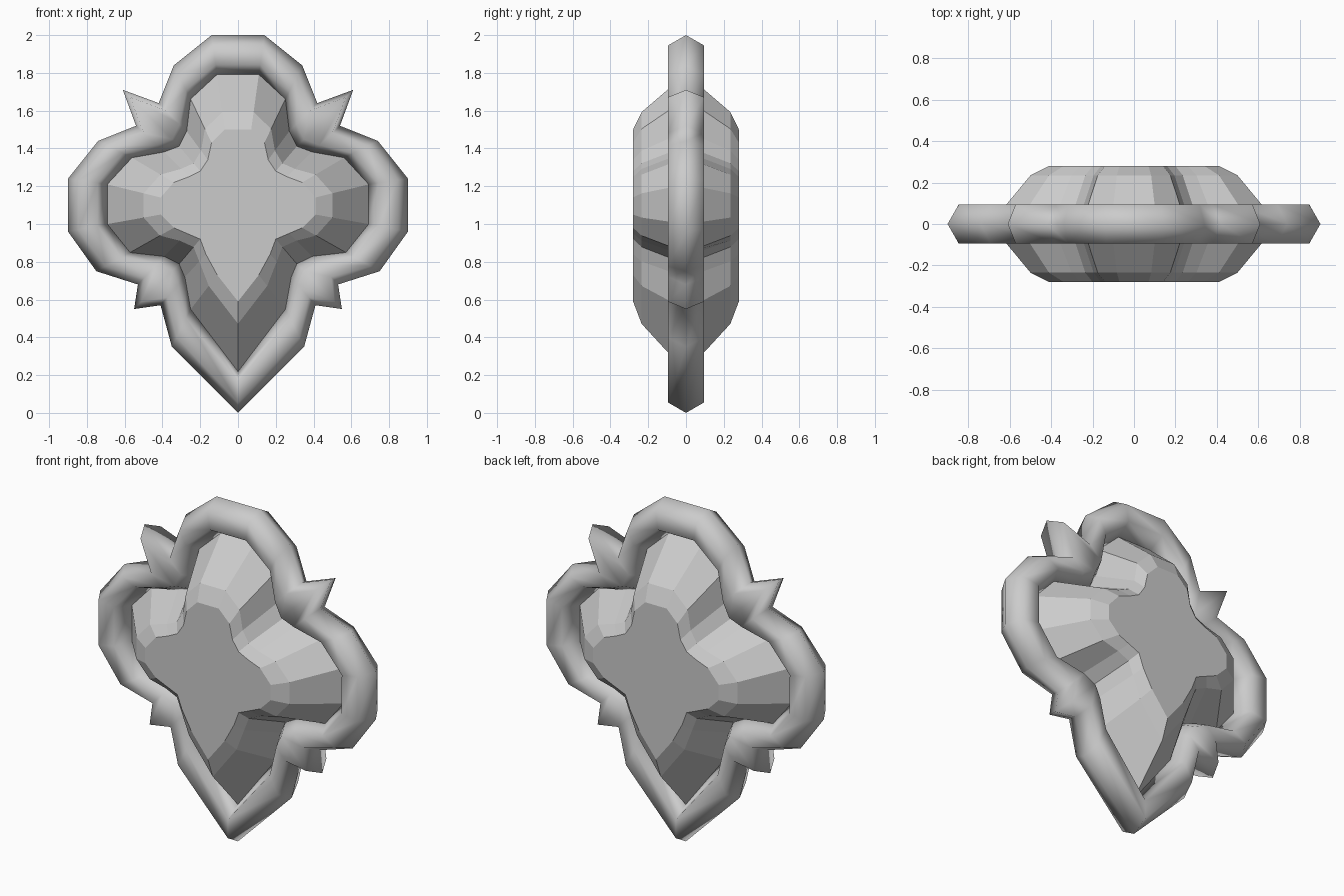
import bpy
import bmesh
from mathutils import Vector

default = bpy.data.objects.get("Cube")
if default:
    bpy.data.objects.remove(default, do_unlink=True)


def make_material(name, colour):
    material = bpy.data.materials.new(name)
    material.use_nodes = True
    material.diffuse_color = colour
    material.node_tree.nodes["Principled BSDF"].inputs["Base Color"].default_value = colour
    return material


grey = make_material("stone grey", (0.6, 0.6, 0.6, 1))

# Half outlines as (x, z), from the top lobe round to the bottom tip
FRAME_OUTER = [(.14, 2), (.34, 1.84), (.42, 1.64), (.61, 1.71), (.54, 1.52),
               (.74, 1.44), (.9, 1.24), (.9, .96), (.75, .75), (.53, .68),
               (.55, .55), (.41, .57), (.35, .35), (0, 0)]
FRAME_INNER = [(.11, 1.79), (.25, 1.66), (.27, 1.49), (.31, 1.41), (.39, 1.38),
               (.56, 1.35), (.69, 1.21), (.69, 1), (.57, .85), (.39, .83),
               (.31, .79), (.28, .72), (.25, .55), (0, .22)]
GEM_TABLE = [(.07, 1.5), (.14, 1.43), (.16, 1.34), (.2, 1.28), (.26, 1.25),
             (.34, 1.22), (.41, 1.14), (.41, 1.05), (.34, .98), (.27, .95),
             (.2, .92), (.17, .84), (.11, .73), (0, .59)]


def full_loop(half):
    """Mirror a half outline into a closed loop; the tip is shared."""
    right = [Vector(p) for p in half]
    left = [Vector((-p.x, p.y)) for p in reversed(right[:-1])]
    return right + left


def ring(bm, loop, y):
    return [bm.verts.new((p.x, y, p.y)) for p in loop]


def bridge(bm, a, b):
    count = len(a)
    for i in range(count):
        j = (i + 1) % count
        bm.faces.new((a[i], a[j], b[j], b[i]))


def finish(bm, name, smooth):
    bmesh.ops.recalc_face_normals(bm, faces=bm.faces[:])
    for face in bm.faces:
        face.smooth = smooth
    mesh = bpy.data.meshes.new(name)
    bm.to_mesh(mesh)
    bm.free()
    mesh.materials.append(grey)
    obj = bpy.data.objects.new(name, mesh)
    bpy.context.collection.objects.link(obj)
    return obj


outer = full_loop(FRAME_OUTER)
inner = full_loop(FRAME_INNER)
table = full_loop(GEM_TABLE)

# Frame: a six-sided tube with pointed spurs at the notches
SHOULDER, HALF_DEPTH = 0.055, 0.095


def toward(start, end, distance):
    return [a + (b - a).normalized() * distance for a, b in zip(start, end)]


outer_shoulder = toward(outer, inner, SHOULDER)
inner_shoulder = toward(inner, outer, SHOULDER)
bm = bmesh.new()
section = [(outer, 0), (outer_shoulder, -HALF_DEPTH), (inner_shoulder, -HALF_DEPTH),
           (inner, 0), (inner_shoulder, HALF_DEPTH), (outer_shoulder, HALF_DEPTH)]
rings = [ring(bm, loop, y) for loop, y in section]
for k, current in enumerate(rings):
    bridge(bm, current, rings[(k + 1) % len(rings)])
finish(bm, "ornate_frame", True)

# Gem: cut the same on front and back, widest inside the frame
girdle = toward(inner, outer, 0.004)
shoulder = [a.lerp(b, 0.68) for a, b in zip(inner, table)]
bm = bmesh.new()
layers = [(table, -.28), (shoulder, -.235), (girdle, 0), (shoulder, .235), (table, .28)]
rings = [ring(bm, loop, y) for loop, y in layers]
for lower, upper in zip(rings, rings[1:]):
    bridge(bm, lower, upper)
bm.faces.new(rings[0])
bm.faces.new(rings[-1])
finish(bm, "faceted_gem", False)
